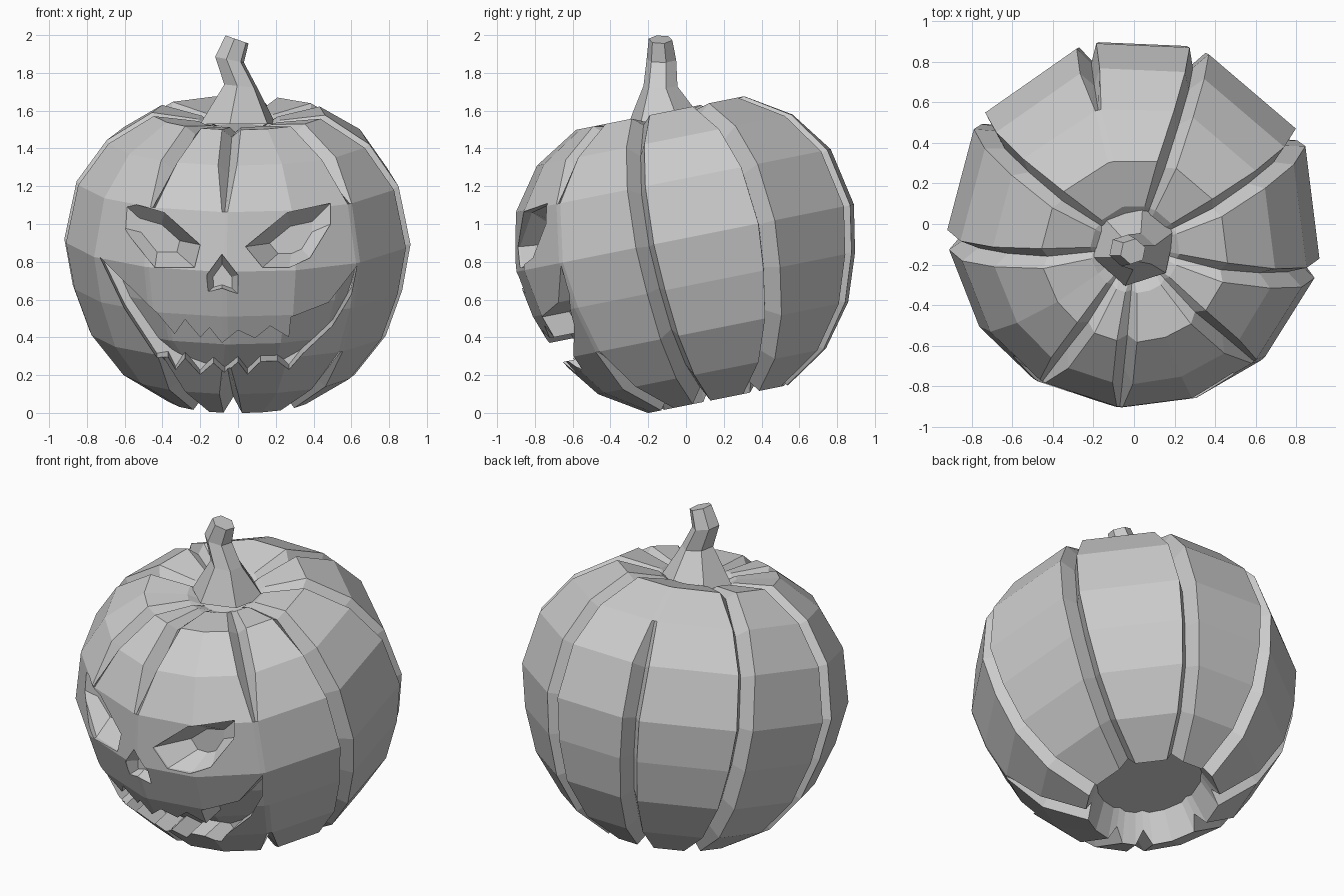
import bpy, bmesh
from math import sin, cos, pi, radians, sqrt
from mathutils import Matrix, Vector

cube = bpy.data.objects.get("Cube")
if cube:
    bpy.data.objects.remove(cube, do_unlink=True)

grey = bpy.data.materials.new("plain_grey")
grey.use_nodes = True
grey.diffuse_color = (0.6, 0.6, 0.6, 1)
grey.node_tree.nodes["Principled BSDF"].inputs["Base Color"].default_value = (0.6, 0.6, 0.6, 1)

# The whole body leans forward around its centre
LEAN = Matrix.Translation((.005, 0.015, 0.858)) @ Matrix.Rotation(radians(11.3), 4, 'X')


def loft(name, rings):
    """Closed solid from a list of point loops."""
    bm = bmesh.new()
    loops = [[bm.verts.new(p) for p in ring] for ring in rings]
    n = len(loops[0])
    for a, b in zip(loops, loops[1:]):
        for i in range(n):
            j = (i + 1) % n
            bm.faces.new((a[i], a[j], b[j], b[i]))
    bm.faces.new(loops[0])
    bm.faces.new(loops[-1])
    bmesh.ops.recalc_face_normals(bm, faces=bm.faces[:])
    mesh = bpy.data.meshes.new(name)
    bm.to_mesh(mesh)
    bm.free()
    mesh.materials.append(grey)
    obj = bpy.data.objects.new(name, mesh)
    bpy.context.scene.collection.objects.link(obj)
    return obj


def carve(target, cutter):
    """Cut one solid out of another and drop the cutter."""
    mod = target.modifiers.new("carve", 'BOOLEAN')
    mod.operation, mod.solver, mod.object = 'DIFFERENCE', 'EXACT', cutter
    cutter.hide_render = True
    bpy.context.view_layer.update()
    graph = bpy.context.evaluated_depsgraph_get()
    mesh = bpy.data.meshes.new_from_object(target.evaluated_get(graph))
    target.modifiers.clear()
    target.data = mesh
    bpy.data.objects.remove(cutter, do_unlink=True)


# Pumpkin profile: radius, height, groove depth
PROFILE = [(.30, -.63, .02), (.38, -.80, .10), (.62, -.65, .10), (.79, -.43, .10),
           (.88, -.18, .10), (.925, .07, .10), (.86, .38, .10), (.70, .60, .10),
           (.46, .745, .06), (.22, .71, .04), (.14, .66, 0)]
FULL = range(11)
FACE_GAP = (0, 1, 2, 7, 8, 9)
# Grooves: angle and the profile rings they run through
GROOVES = [(-122, FACE_GAP), (-95, FACE_GAP), (-47, FACE_GAP), (-14, FULL),
           (28, FULL), (70, FULL), (105, range(7)), (146, FULL), (185, FULL)]
RIDGES = [-71, 214]


def pumpkin(name, scale=1.0, grooved=True):
    rings = []
    for k, (r, h, depth) in enumerate(PROFILE):
        cols = [(radians(a), 1.0) for a in RIDGES]
        for angle, active in GROOVES:
            a = radians(angle)
            open_here = k in active
            half = min(.05 / r, .13) * (1 if open_here else .3)
            sink = 1 - depth if grooved and open_here else 1.0
            cols += [(a - half, 1.0), (a, sink), (a + half, 1.0)]
        cols.sort()
        rings.append([LEAN @ (Vector((r * cos(a), r * sin(a), h)) * s * scale)
                      for a, s in cols])
    return loft(name, rings)


body = pumpkin("pumpkin_body")


def socket(outline, depth, shrink):
    """Cut a hollow that narrows to a flat floor behind the surface."""
    cx = sum(p[0] for p in outline) / len(outline)
    cz = sum(p[1] for p in outline) / len(outline)

    def skin(x, z):
        return -sqrt(.81 - x * x - (z - .85) ** 2)
    floor = skin(cx, cz) + depth
    carve(body, loft("socket", [
        [(x, -1.2, z) for x, z in outline],
        [(x, min(skin(x, z) + .02, floor - .01), z) for x, z in outline],
        [(cx + (x - cx) * shrink, floor, cz + (z - cz) * shrink) for x, z in outline]]))


# Left eye, right eye and nose
socket([(.04, .88), (.26, 1.06), (.49, 1.11), (.49, 1.0),
        (.38, .82), (.27, .77), (.13, .77)], .15, .5)
socket([(-.20, .89), (-.39, 1.06), (-.63, 1.13), (-.61, .98),
        (-.44, .77), (-.23, .77)], .15, .5)
socket([(-.085, .84), (0, .73), (0, .63), (-.085, .66),
        (-.16, .64), (-.165, .73)], .09, .6)

# Toothed mouth, cut as deep as an inner core
UPPER = [(-.73, .79), (-.43, .53), (-.335, .41), (-.28, .50), (-.20, .40), (-.15, .46),
         (-.085, .375), (0, .45), (.09, .40), (.17, .47), (.27, .40), (.28, .52),
         (.48, .58), (.63, .77)]
LOWER = [(.60, .61), (.50, .44), (.34, .29), (.27, .20), (.21, .26), (.12, .26),
         (.05, .18), (0, .26), (-.07, .19), (-.13, .25), (-.20, .17), (-.28, .27),
         (-.33, .19), (-.37, .27), (-.43, .26), (-.60, .52)]
mouth = loft("mouth", [[(x, y, z + .2 * (y + .7)) for x, z in UPPER + LOWER]
                       for y in (-1.2, -.42)])
carve(mouth, pumpkin("mouth_core", .86, False))
carve(body, mouth)

# Bent six-sided stem: centre, radius, and sideways slope of each ring
STEM = [(0, -.10, 1.53, .21, 0), (.015, -.135, 1.73, .092, -.1),
        (-.045, -.13, 1.87, .08, -.2), (-.005, -.135, 1.977, .064, -.35)]
loft("stem", [[(x + r * cos(a), y + r * sin(a), z + slope * r * cos(a))
               for a in [pi * (i / 3 + .1) for i in range(6)]]
              for x, y, z, r, slope in STEM])
